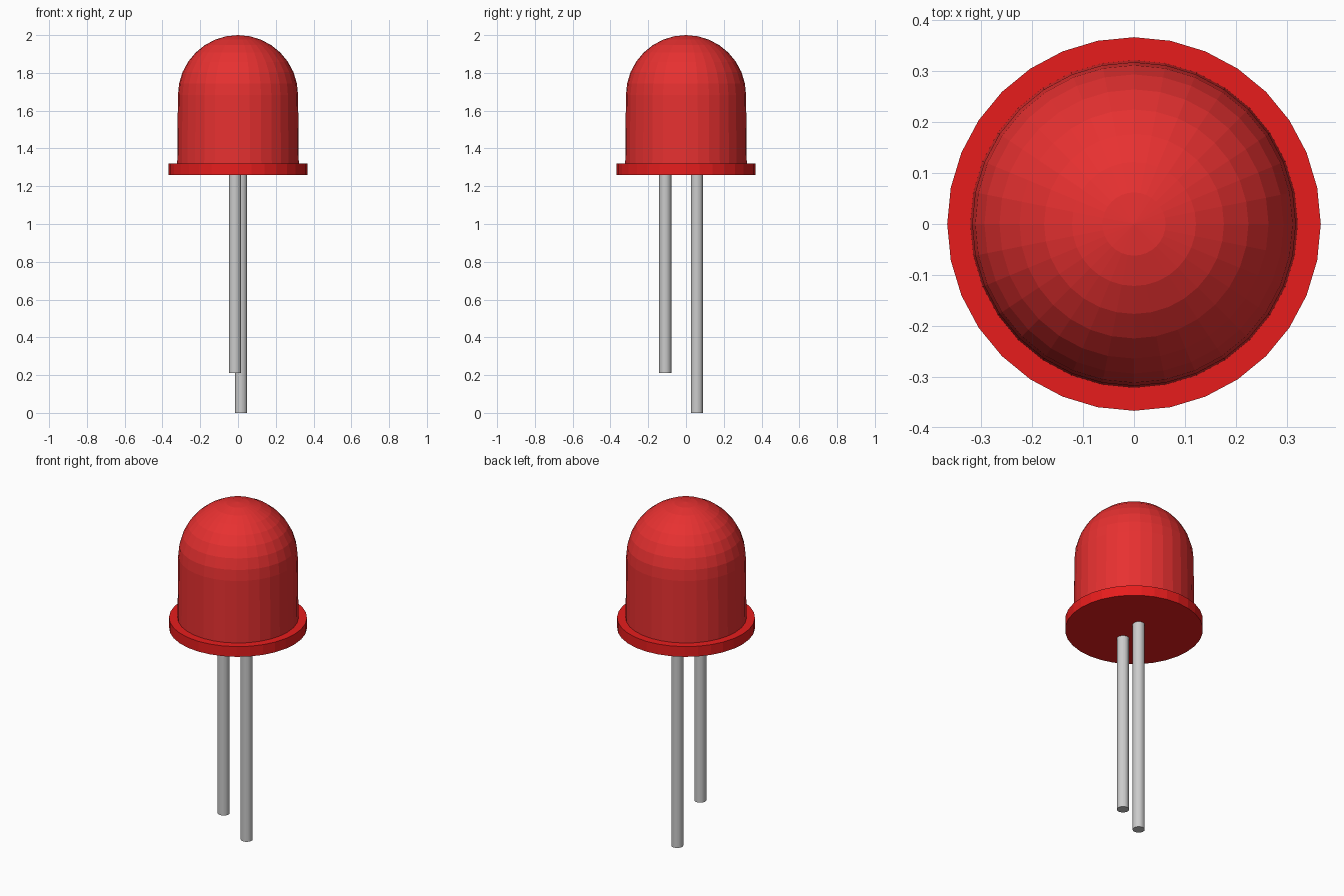
import bpy, bmesh
from math import sin, cos, pi

if "Cube" in bpy.data.objects:
    bpy.data.objects.remove(bpy.data.objects["Cube"])

SIDES = 32


def material(name, color):
    mat = bpy.data.materials.new(name)
    mat.diffuse_color = color
    mat.use_nodes = True
    mat.node_tree.nodes["Principled BSDF"].inputs["Base Color"].default_value = mat.diffuse_color
    return mat


def lathe(name, profile, mat):
    """Revolve (radius, z) points around z; profile starts and ends on the axis."""
    bm = bmesh.new()
    verts = [bm.verts.new((r, 0, z)) for r, z in profile]
    edges = [bm.edges.new(pair) for pair in zip(verts, verts[1:])]
    bmesh.ops.spin(bm, geom=verts + edges, cent=(0, 0, 0), axis=(0, 0, 1),
                   angle=2 * pi, steps=SIDES, use_merge=True)
    bmesh.ops.remove_doubles(bm, verts=bm.verts, dist=1e-4)
    bmesh.ops.recalc_face_normals(bm, faces=bm.faces)
    mesh = bpy.data.meshes.new(name)
    bm.to_mesh(mesh)
    bm.free()
    obj = bpy.data.objects.new(name, mesh)
    bpy.context.collection.objects.link(obj)
    mesh.materials.append(mat)
    return obj


def lead(name, x, y, bottom, top=1.28):
    bpy.ops.mesh.primitive_cylinder_add(vertices=SIDES, radius=0.032, depth=top - bottom,
                                        location=(x, y, (top + bottom) / 2))
    bpy.context.object.name = name


lens_red = material("lens_red", (0.8, 0.03, 0.03, 1))
rim_red = material("rim_red", (0.8, 0.012, 0.012, 1))

# Lens: slightly tapered barrel with a hemispherical cap
R, CENTRE = 0.318, 1.682
cap = [(R * cos(i * pi / 16), CENTRE + R * sin(i * pi / 16)) for i in range(8)]
lathe("lens", [(0, 1.30), (0.322, 1.30)] + cap + [(0, CENTRE + R)], lens_red)

# Rim at the base of the lens
lathe("rim", [(0, 1.26), (0.367, 1.26), (0.367, 1.32), (0, 1.32)], rim_red)

# Wire leads, one shorter than the other
lead("short_lead", -0.016, -0.11, 0.21)
lead("long_lead", 0.016, 0.058, 0.0)
